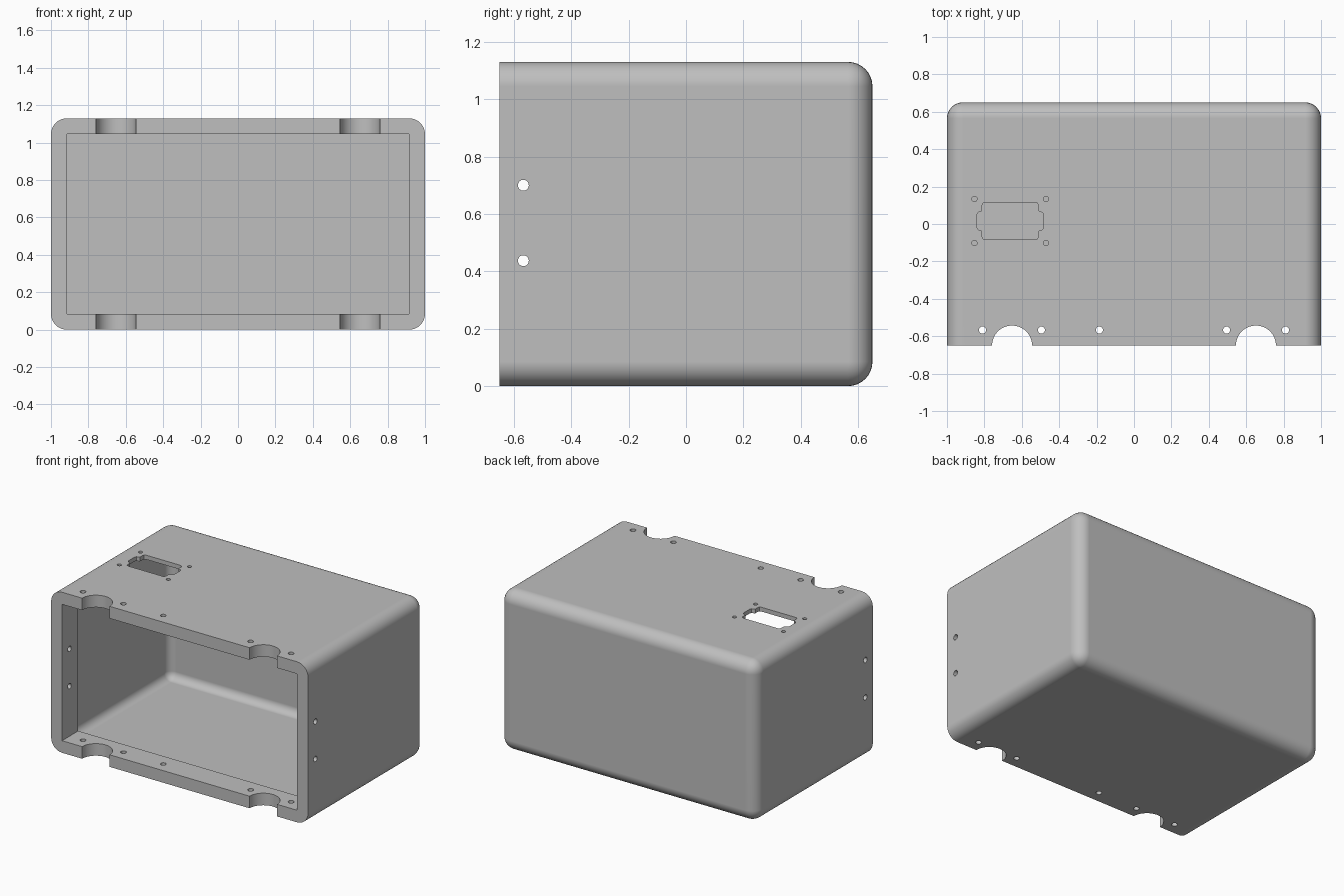
import bpy
import bmesh
import math
from mathutils import Matrix, Vector

cube = bpy.data.objects.get("Cube")
if cube:
    bpy.data.objects.remove(cube, do_unlink=True)

# Overall sizes
W, D, H = 2.0, 1.30, 1.13
FRONT = -D / 2
LIP = 0.085      # thick rim around the opening
WALL = 0.03      # thin shell behind the rim
LIP_END = -0.47
HOLE_Y = -0.567

grey = bpy.data.materials.new("light grey plastic")
grey.use_nodes = True
grey.diffuse_color = (0.52, 0.52, 0.52, 1)
grey.node_tree.nodes["Principled BSDF"].inputs["Base Color"].default_value = (0.52, 0.52, 0.52, 1)


def finish(bm, name):
    bmesh.ops.recalc_face_normals(bm, faces=bm.faces)
    mesh = bpy.data.meshes.new(name)
    bm.to_mesh(mesh)
    bm.free()
    mesh.materials.append(grey)
    obj = bpy.data.objects.new(name, mesh)
    bpy.context.collection.objects.link(obj)
    return obj


def box(name, lo, hi, radius=0):
    """Box whose edges are all rounded, except those of the front face."""
    lo, hi = Vector(lo), Vector(hi)
    bm = bmesh.new()
    bmesh.ops.create_cube(bm, size=1)
    for v in bm.verts:
        v.co = Vector((v.co[i] + 0.5) * (hi[i] - lo[i]) + lo[i] for i in range(3))
    if radius:
        edges = [e for e in bm.edges if any(v.co.y > lo.y + 0.01 for v in e.verts)]
        bmesh.ops.bevel(bm, geom=edges, offset=radius, segments=8,
                        profile=0.5, affect='EDGES')
    return finish(bm, name)


def cylinder(name, centre, radius, depth, axis='Z', sides=32):
    bm = bmesh.new()
    turn = Matrix.Rotation(math.pi / 2, 4, 'Y') if axis == 'X' else Matrix()
    bmesh.ops.create_cone(bm, cap_ends=True, segments=sides, radius1=radius,
                          radius2=radius, depth=depth,
                          matrix=Matrix.Translation(centre) @ turn)
    return finish(bm, name)


def prism(name, outline, z0, z1):
    bm = bmesh.new()
    face = bm.faces.new([bm.verts.new((x, y, z0)) for x, y in outline])
    top = bmesh.ops.extrude_face_region(bm, geom=[face])
    verts = [g for g in top["geom"] if isinstance(g, bmesh.types.BMVert)]
    bmesh.ops.translate(bm, verts=verts, vec=(0, 0, z1 - z0))
    return finish(bm, name)


def cut(target, cutter):
    mod = target.modifiers.new("cut", 'BOOLEAN')
    mod.operation = 'DIFFERENCE'
    mod.solver = 'EXACT'
    mod.object = cutter
    bpy.context.view_layer.objects.active = target
    bpy.ops.object.modifier_apply(modifier=mod.name)
    bpy.data.objects.remove(cutter, do_unlink=True)


# Rounded outer shell, open at the front
case = box("enclosure_case", (-W / 2, FRONT, 0), (W / 2, D / 2, H), LIP)

# Cavity behind the rim, then the rectangular opening through the rim
cut(case, box("cavity_cutter", (-W / 2 + WALL, LIP_END, WALL),
              (W / 2 - WALL, D / 2 - WALL, H - WALL), LIP - WALL))
cut(case, box("opening_cutter", (-W / 2 + LIP, FRONT - 0.2, LIP),
              (W / 2 - LIP, LIP_END + 0.1, H - LIP)))

# Half-round finger notches in the top and bottom rim
for x in (-0.652, 0.652):
    cut(case, cylinder("notch_cutter", (x, FRONT, H / 2), 0.107, 3, sides=64))

# Screw holes through the rim: top and bottom, then both sides
for x in (-0.81, -0.495, -0.185, 0.495, 0.81):
    cut(case, cylinder("rim_hole_cutter", (x, HOLE_Y, H / 2), 0.019, 3))
for z in (0.437, 0.70):
    cut(case, cylinder("side_hole_cutter", (0, HOLE_Y, z), 0.019, 3, 'X'))

# Socket cut-out in the top panel: one quarter of the outline, mirrored twice
cx, cy = -0.662, 0.016
quarter = [(0.178, 0.035), (0.172, 0.046), (0.156, 0.05), (0.15, 0.056),
           (0.15, 0.085), (0.146, 0.095), (0.135, 0.1)]
half = quarter + [(-x, y) for x, y in reversed(quarter)]
outline = half + [(-x, -y) for x, y in half]
cut(case, prism("socket_cutter", [(cx + x, cy + y) for x, y in outline], 0.8, 1.4))

# Four small screw holes around the socket
for sx in (-1, 1):
    for sy in (-1, 1):
        cut(case, cylinder("socket_hole_cutter",
                           (cx + sx * 0.191, cy + sy * 0.118, H), 0.014, 0.4))

# Smooth rounded edges, crisp cut edges
bpy.ops.object.select_all(action='DESELECT')
case.select_set(True)
bpy.context.view_layer.objects.active = case
bpy.ops.object.shade_smooth_by_angle(angle=math.radians(30))
weighted = case.modifiers.new("even shading", 'WEIGHTED_NORMAL')
weighted.keep_sharp = True
